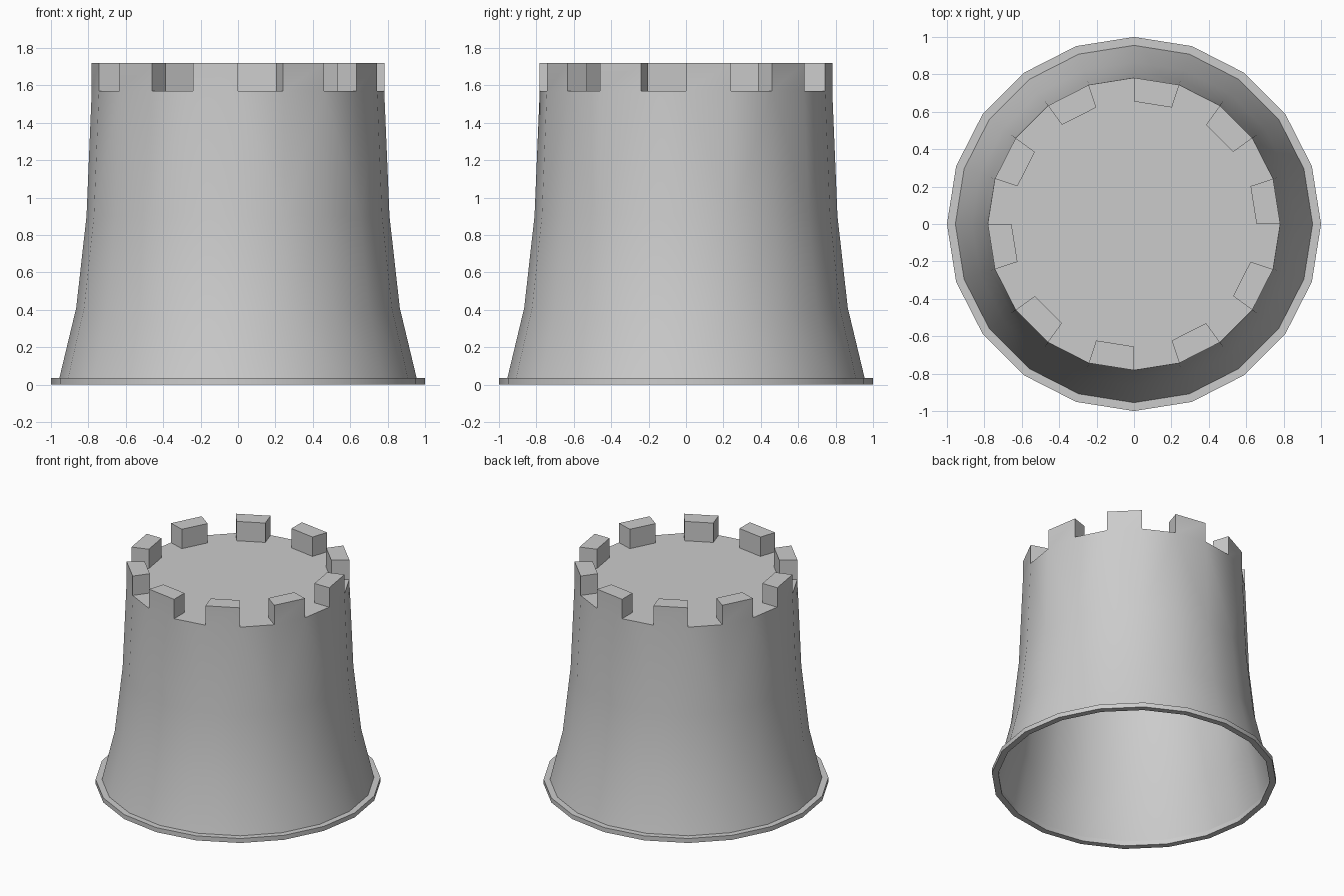
import bpy, bmesh, math

if "Cube" in bpy.data.objects:
    bpy.data.objects.remove(bpy.data.objects["Cube"])

N = 20


def ring(bm, r, z):
    return [bm.verts.new((r * math.cos(2 * math.pi * i / N),
                          r * math.sin(2 * math.pi * i / N), z)) for i in range(N)]


def bridge(bm, a, b):
    return [bm.faces.new((a[i], a[(i + 1) % N], b[(i + 1) % N], b[i])) for i in range(N)]


def finish(bm, name):
    me = bpy.data.meshes.new(name)
    bm.to_mesh(me)
    bm.free()
    ob = bpy.data.objects.new(name, me)
    bpy.context.collection.objects.link(ob)
    bpy.ops.object.select_all(action='DESELECT')
    ob.select_set(True)
    bpy.context.view_layer.objects.active = ob
    bpy.ops.object.shade_smooth_by_angle(angle=math.radians(30))
    return ob


# Flared hollow tower wall, open underneath
bm = bmesh.new()
profile = [(0.955, 0.035), (0.865, 0.41), (0.81, 0.90), (0.782, 1.57)]
rings = [ring(bm, r, z) for r, z in profile]
for a, b in zip(rings, rings[1:]):
    bridge(bm, a, b)

# Flat roof with an outer band of quads
inner = ring(bm, 0.655, 1.57)
band = bridge(bm, rings[-1], inner)
bm.faces.new(inner)

# Battlements: raise every other quad of the band
res = bmesh.ops.extrude_discrete_faces(bm, faces=band[::2])
for f in res['faces']:
    bmesh.ops.translate(bm, vec=(0, 0, 0.15), verts=f.verts)
    f.normal_update()
    lo = [(v.co.x, v.co.y, 1.57) for v in f.verts]
bmesh.ops.remove_doubles(bm, verts=bm.verts, dist=0.0005)
bmesh.ops.triangulate(bm, faces=[f for f in bm.faces if len(f.verts) == 4 and f.normal.z < 0.9])
finish(bm, "tower_body")

# Thin base lip
bm = bmesh.new()
lip = [ring(bm, r, z) for r, z in [(0.955, 0.0), (1.0, 0.0), (1.0, 0.035), (0.955, 0.035)]]
for i in range(4):
    bridge(bm, lip[i], lip[(i + 1) % 4])
bmesh.ops.recalc_face_normals(bm, faces=bm.faces)
finish(bm, "base_lip")
